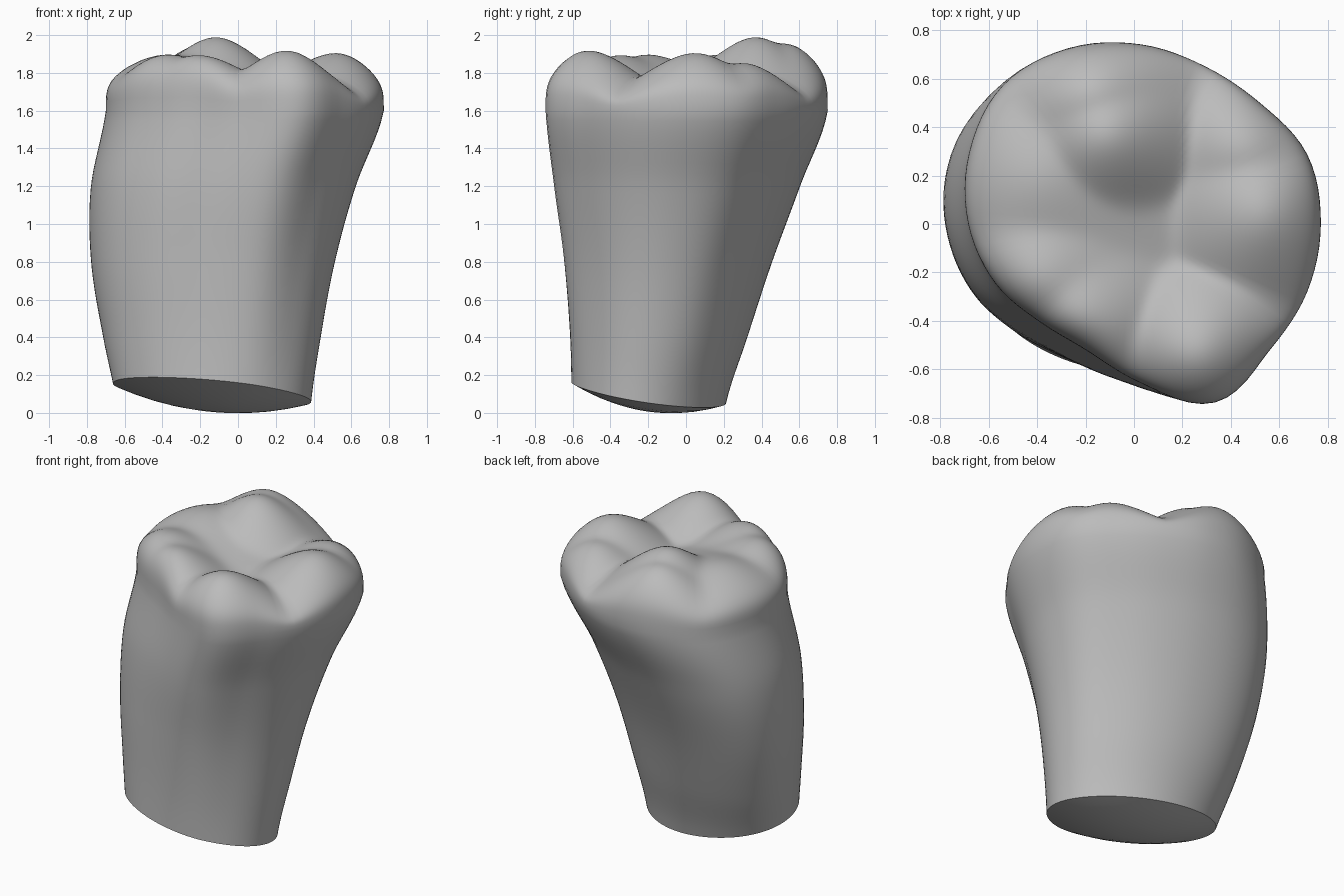
import bpy, bmesh, math

cube = bpy.data.objects.get("Cube")
if cube:
    bpy.data.objects.remove(cube)

SEGMENTS, SIDE_RINGS, TOP_RINGS, CAP_RINGS = 96, 28, 44, 6
SHOULDER = 1.6

# Side limits (left, right, front, back) at evenly spaced heights
LIMITS = [(-.635, .38, -.605, .2), (-.70, .435, -.615, .31), (-.755, .51, -.645, .43),
          (-.765, .62, -.695, .58), (-.71, .767, -.735, .742)]
# Crown outline: radius at even angles, counter-clockwise from +x
CROWN = [.765, .765, .72, .72, .76, .805, .83, .79, .735, .67, .60, .59, .68, .825, .77, .765]
# Rounded cusps: x, y, height, steepness
CUSPS = [(-.12, .38, 2.0, .9), (-.18, .56, 1.99, .8), (-.4, .2, 1.91, .35),
         (.55, .05, 1.93, .7), (.47, .33, 1.88, .7), (.27, -.55, 1.95, .8),
         (-.42, -.25, 1.93, .55), (-.25, -.42, 1.94, .7)]


def spline(a, b, c, d, t):
    return b + t / 2 * (c - a + t * (2 * a - 5 * b + 4 * c - d + t * (3 * (b - c) + d - a)))


def crown_radius(angle):
    f = angle / math.tau * len(CROWN)
    i = int(f)
    return spline(*(CROWN[(i + k) % len(CROWN)] for k in (-1, 0, 1, 2)), f - i)


def limits(z):
    last = len(LIMITS) - 1
    f = max(0, min(last, z / SHOULDER * last))
    i = min(int(f), last - 1)
    rows = [LIMITS[max(0, min(last, i + k))] for k in (-1, 0, 1, 2)]
    return [spline(*column, f - i) for column in zip(*rows)]


def section(z, angle):
    """Outline point: a slanted oval at the root turning into the crown outline."""
    h = min(1, max(0, z / SHOULDER))
    x0, x1, y0, y1 = limits(z)
    oval = 1 - .055 * math.sin(2 * angle)
    radius = oval + h ** .8 * (crown_radius(angle) / .76 - oval)
    # Swelling along the back right corner
    radius += .12 * math.sin(math.pi * h) * max(0, math.cos(angle - .75 * math.pi)) ** 6
    return ((x0 + x1) / 2 + (x1 - x0) / 2 * radius * math.cos(angle),
            (y0 + y1) / 2 + (y1 - y0) / 2 * radius * math.sin(angle))


def cut_height(x, y):
    return .11 - .11 * (x + .135) - .16 * (y + .2)


def chewing_height(x, y):
    """Soft maximum of the cusps, which leaves grooves where they meet."""
    total = 0
    for px, py, top, steep in CUSPS:
        distance = math.sqrt((x - px) ** 2 + (y - py) ** 2 + .0225) - .15
        total += math.exp(60 * (top - steep * distance - 2))
    return 2 + math.log(total) / 60 - .005


angles = [math.tau * i / SEGMENTS for i in range(SEGMENTS)]
bm = bmesh.new()
rings = []


def add_ring(points):
    rings.append([bm.verts.new(p) for p in points])


# Domed underside of the root
root = [section(cut_height(*section(.1, a)), a) for a in angles]
cx, cy = -.14, -.21
for k in range(1, CAP_RINGS + 1):
    s = k / CAP_RINGS
    ring = [(cx + (x - cx) * s, cy + (y - cy) * s) for x, y in root]
    add_ring([(x, y, cut_height(x, y) - .095 * (1 - s * s)) for x, y in ring])

# Root and crown wall
for k in range(1, SIDE_RINGS + 1):
    u = k / SIDE_RINGS
    ring = []
    for a, (x, y) in zip(angles, root):
        z = cut_height(x, y) * (1 - u) + SHOULDER * u
        ring.append((*section(z, a), z))
    add_ring(ring)

# Rounded shoulder and chewing surface
shoulder = [section(SHOULDER, a) for a in angles]
for k in range(1, TOP_RINGS):
    s = math.cos(math.pi / 2 * k / TOP_RINGS)
    rise = (1 - s ** 4) ** (1 / 4)
    ring = [(x * s, y * s) for x, y in shoulder]
    add_ring([(x, y, SHOULDER + (chewing_height(x, y) - SHOULDER) * rise) for x, y in ring])

for low, high in zip(rings, rings[1:]):
    for i in range(SEGMENTS):
        j = (i + 1) % SEGMENTS
        bm.faces.new((low[i], low[j], high[j], high[i]))
bm.faces.new(rings[0][::-1])
bm.faces.new(rings[-1])

# Hard edge where the root is cut
cut = rings[CAP_RINGS - 1]
for i in range(SEGMENTS):
    bm.edges.get((cut[i - 1], cut[i])).smooth = False
for face in bm.faces:
    face.smooth = True

mesh = bpy.data.meshes.new("tooth")
bm.to_mesh(mesh)
bm.free()
tooth = bpy.data.objects.new("tooth", mesh)
bpy.context.collection.objects.link(tooth)

grey = bpy.data.materials.new("plain grey")
grey.use_nodes = True
colour = (.5, .5, .5, 1)
grey.diffuse_color = colour
grey.node_tree.nodes["Principled BSDF"].inputs["Base Color"].default_value = colour
mesh.materials.append(grey)
